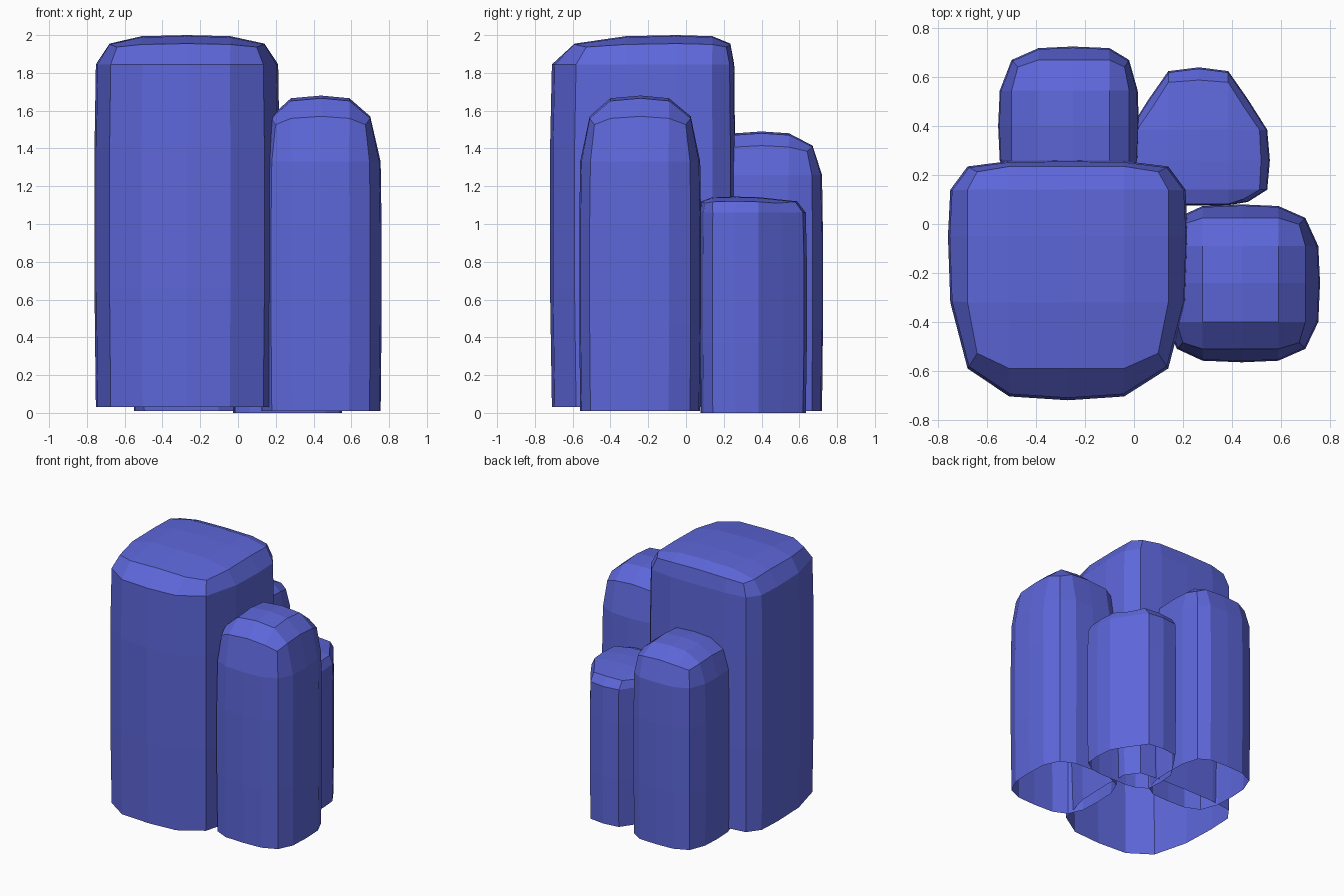
import bpy
import bmesh
from mathutils import Vector

default_cube = bpy.data.objects.get("Cube")
if default_cube:
    bpy.data.objects.remove(default_cube, do_unlink=True)

blue = bpy.data.materials.new("crystal_blue")
blue.use_nodes = True
COLOUR = (0.11, 0.135, 0.7, 1)
blue.diffuse_color = COLOUR
blue.node_tree.nodes["Principled BSDF"].inputs["Base Color"].default_value = COLOUR

BOW = (0, 0.88, 1, 0.88, 0)   # how far each point along a side bows outward
# Border of a five by five grid, walked anticlockwise
BORDER = ([(i, 0) for i in range(4)] + [(4, j) for j in range(4)]
          + [(i, 4) for i in range(4, 0, -1)] + [(0, j) for j in range(4, 0, -1)])


def bowed(xs, ys, bows, i, j, amount=1):
    """Grid point, pushed out when it lies on one of the four sides."""
    left, right, front, back = bows
    x = xs[i] + amount * BOW[j] * {0: -left, 4: right}.get(i, 0)
    y = ys[j] + amount * BOW[i] * {0: -front, 4: back}.get(j, 0)
    return x, y


def pillar(name, xs, ys, bows, base, shoulder, rim, top, rim_bow=0):
    bm = bmesh.new()
    centre = Vector((xs[2], ys[2], 0))

    # Slightly barrelled, open-bottomed wall
    rings = []
    for t, swell in ((0, 0.985), (0.35, 1), (0.75, 1), (1, 0.985)):
        ring = []
        for i, j in BORDER:
            p = Vector((*bowed(xs, ys, bows, i, j), 0))
            p = centre + (p - centre) * swell
            p.z = base + (shoulder - base) * t
            ring.append(bm.verts.new(p))
        rings.append(ring)

    # Domed cap whose border is the rim
    cap = {}
    drop = top - rim
    for i in range(5):
        for j in range(5):
            x, y = bowed(xs, ys, bows, i, j, rim_bow)
            off_centre = (i != 2) + (j != 2)
            z = top - 0.13 * drop * off_centre
            if i in (0, 4) or j in (0, 4):
                z = rim - 0.1 * drop * (off_centre - 1)
            if i in (0, 4) and j in (0, 4):
                x += 0.23 * (xs[1 if i == 0 else 3] - x)
                y += 0.23 * (ys[1 if j == 0 else 3] - y)
                z = rim - 0.4 * drop
            cap[i, j] = bm.verts.new((x, y, z))
    rings.append([cap[key] for key in BORDER])

    for low, high in zip(rings, rings[1:]):
        for k in range(len(low)):
            n = (k + 1) % len(low)
            bm.faces.new((low[k], low[n], high[n], high[k]))
    for i in range(4):
        for j in range(4):
            bm.faces.new((cap[i, j], cap[i + 1, j], cap[i + 1, j + 1], cap[i, j + 1]))

    mesh = bpy.data.meshes.new(name)
    bm.to_mesh(mesh)
    bm.free()
    mesh.materials.append(blue)
    obj = bpy.data.objects.new(name, mesh)
    bpy.context.collection.objects.link(obj)
    return obj


# Bows are given as left, right, front, back of the grid (-x, +x, -y, +y)
pillar("tall_pillar",
       (-0.68, -0.51, -0.27, -0.04, 0.14), (-0.59, -0.32, -0.05, 0.14, 0.235),
       (0.08, 0.08, 0.13, 0.025), base=0.03, shoulder=1.845, rim=1.955, top=2)
pillar("front_pillar",
       (0.175, 0.28, 0.44, 0.59, 0.70), (-0.51, -0.40, -0.24, -0.09, 0.025),
       (0.055, 0.06, 0.055, 0.055), base=0.01, shoulder=1.33, rim=1.57, top=1.68)
pillar("back_pillar",
       (-0.50, -0.39, -0.25, -0.10, -0.02), (0.13, 0.26, 0.40, 0.545, 0.67),
       (0.055, 0.04, 0.055, 0.055), base=0.01, shoulder=1.26, rim=1.415, top=1.49)
# Short pillar with a rounded back
pillar("short_pillar",
       (0.06, 0.14, 0.265, 0.385, 0.465), (0.09, 0.14, 0.26, 0.385, 0.51),
       (0.09, 0.09, 0.015, 0.13), base=0, shoulder=1.06, rim=1.12, top=1.145,
       rim_bow=0.6)
